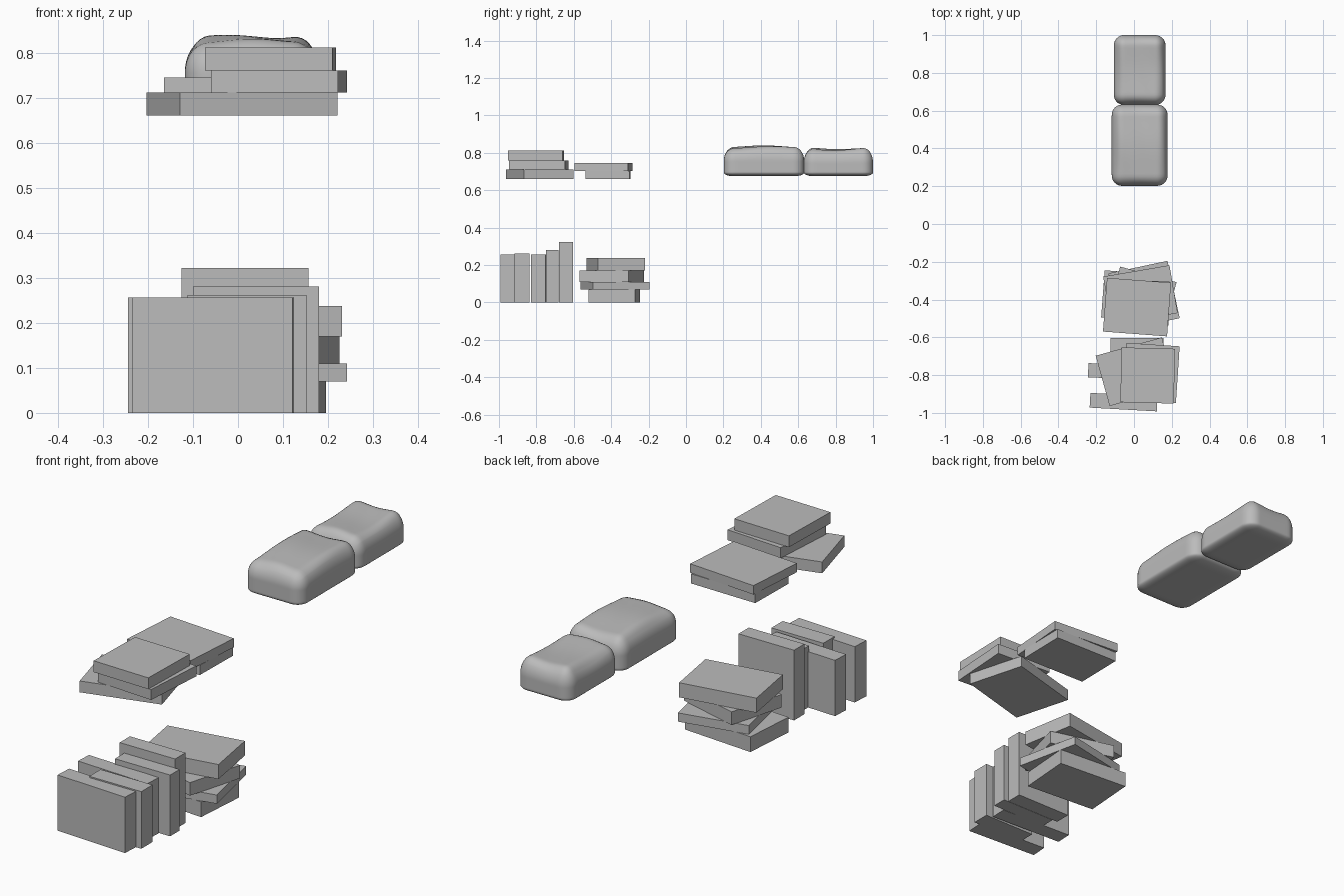
import bpy, bmesh, math
from mathutils import Vector

if "Cube" in bpy.data.objects:
    bpy.data.objects.remove(bpy.data.objects["Cube"])

grey = bpy.data.materials.new("light_grey")
grey.diffuse_color = (0.5, 0.5, 0.5, 1)
grey.use_nodes = True
grey.node_tree.nodes["Principled BSDF"].inputs["Base Color"].default_value = grey.diffuse_color


def finish(name, bm):
    mesh = bpy.data.meshes.new(name)
    bm.normal_update()
    bm.to_mesh(mesh)
    bm.free()
    mesh.materials.append(grey)
    ob = bpy.data.objects.new(name, mesh)
    bpy.context.collection.objects.link(ob)
    return ob


def book(name, x, y, z0, z1, w, d, angle):
    """Plain block, turned about z by angle degrees."""
    bm = bmesh.new()
    bmesh.ops.create_cube(bm, size=1)
    for v in bm.verts:
        v.co = Vector((v.co.x * w, v.co.y * d, v.co.z * (z1 - z0)))
    ob = finish(name, bm)
    ob.location = (x, y, (z0 + z1) / 2)
    ob.rotation_euler.z = math.radians(angle)


# Row of standing books
for i, b in enumerate([
        (-0.055, -0.943, 0, 0.256, 0.356, 0.078, -3.2),
        (0.020, -0.877, 0, 0.262, 0.264, 0.082, 0),
        (-0.060, -0.782, 0, 0.256, 0.365, 0.075, -2.5),
        (0.040, -0.715, 0, 0.281, 0.280, 0.068, 0),
        (0.016, -0.642, 0, 0.322, 0.282, 0.075, 0)]):
    book(f"standing_book_{i + 1}", *b)

# Lower stack of lying books
for i, b in enumerate([
        (0.011, -0.383, 0, 0.07, 0.352, 0.25, -4.3),
        (0.053, -0.380, 0.07, 0.11, 0.32, 0.31, 12),
        (0.040, -0.397, 0.11, 0.17, 0.31, 0.27, -15.5),
        (0.034, -0.375, 0.17, 0.237, 0.356, 0.257, 9.7)]):
    book(f"lower_stack_book_{i + 1}", *b)

# Upper front stack
for i, b in enumerate([
        (0.009, -0.782, 0.66, 0.712, 0.363, 0.276, 15.5),
        (0.091, -0.788, 0.712, 0.76, 0.282, 0.30, -3.8),
        (0.0725, -0.802, 0.76, 0.812, 0.283, 0.29, -1.5)]):
    book(f"upper_front_book_{i + 1}", *b)

# Upper rear stack
for i, b in enumerate([
        (0.020, -0.418, 0.66, 0.704, 0.33, 0.235, -1),
        (0.016, -0.440, 0.704, 0.745, 0.34, 0.285, -4.3)]):
    book(f"upper_rear_book_{i + 1}", *b)


def cushion(name, lo, hi, dip, tilt):
    """Rounded box: soft top, nearly flat base, gently wavy top."""
    lo, hi = Vector(lo), Vector(hi)
    r_lo, r_hi = (0.055, 0.055, 0.02), (0.055, 0.055, 0.075)
    bm = bmesh.new()
    bmesh.ops.create_cube(bm, size=2)
    bmesh.ops.subdivide_edges(bm, edges=bm.edges[:], cuts=26, use_grid_fill=True)
    for v in bm.verts:
        u = v.co.copy()
        inner, q, rad = Vector(), Vector(), Vector()
        for k in range(3):
            p = lo[k] + (hi[k] - lo[k]) * (u[k] + 1) / 2
            inner[k] = min(max(p, lo[k] + r_lo[k]), hi[k] - r_hi[k])
            rad[k] = r_lo[k] if p < inner[k] else r_hi[k]
            q[k] = (p - inner[k]) / rad[k]
        if q.length > 0:
            q.normalize()
        co = inner + Vector(a * b for a, b in zip(q, rad))
        t = max(0, (co.z - lo.z) / (hi.z - lo.z)) ** 2
        co.z += t * (tilt * u.x + dip * math.cos(u.y * math.pi) - 0.004 * math.sin(4 * u.x + 2 * u.y))
        v.co = co
    for f in bm.faces:
        f.smooth = True
    finish(name, bm)


# Two cushions end to end
cushion("front_cushion", (-0.118, 0.202, 0.675), (0.178, 0.632, 0.831), 0.005, 0.001)
cushion("rear_cushion", (-0.107, 0.630, 0.675), (0.167, 1.0, 0.820), -0.004, 0.001)
